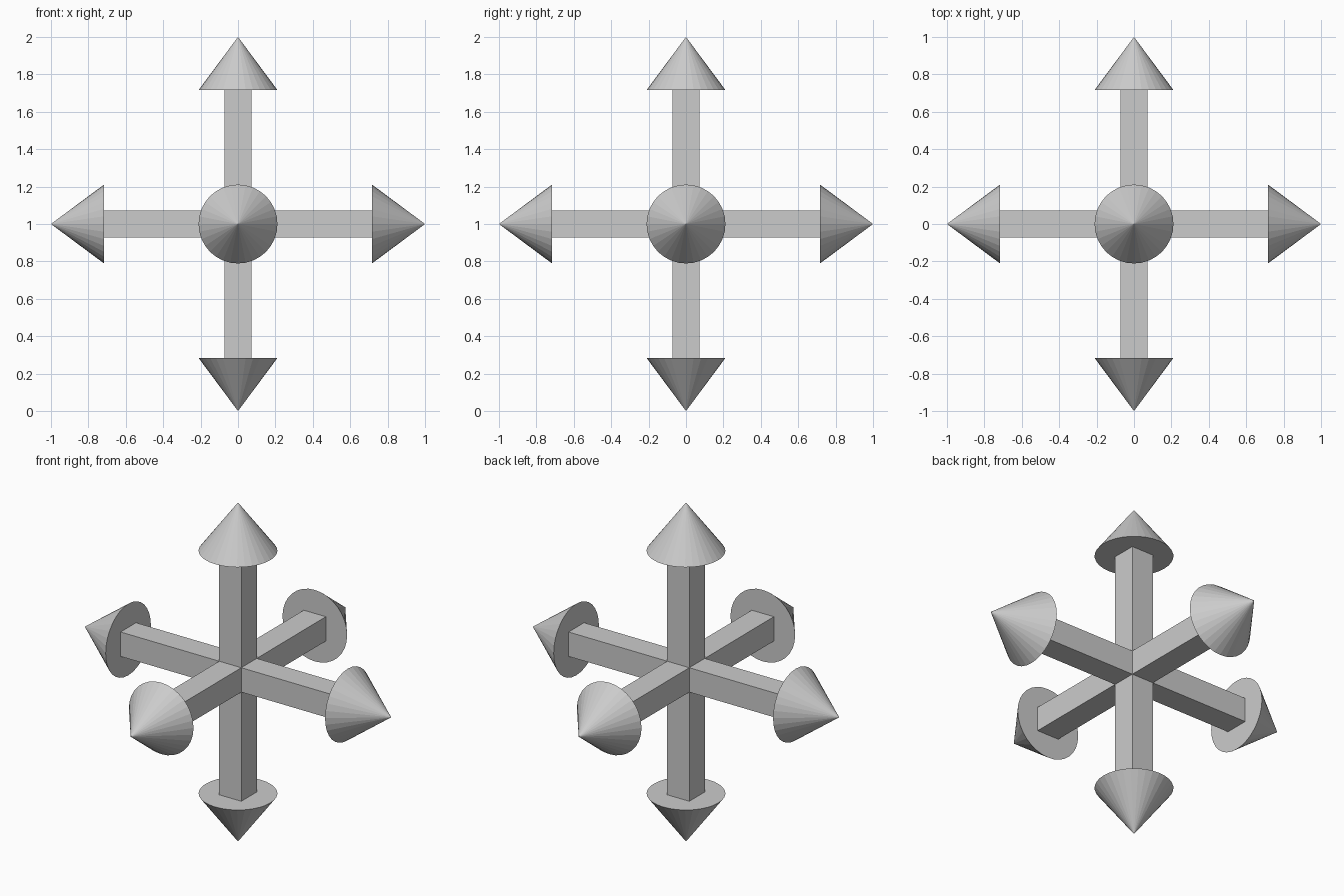
import bpy, bmesh
from mathutils import Vector, Matrix

if "Cube" in bpy.data.objects:
    bpy.data.objects.remove(bpy.data.objects["Cube"])

CENTRE = Vector((0, 0, 1))
HALF = 0.072        # half width of the square bars
HEAD_BASE = 0.716   # distance from the centre to the arrowhead base
HEAD_RADIUS = 0.211
SINK = 0.01         # bar ends sit slightly inside the arrowheads


def add_object(name, bm):
    mesh = bpy.data.meshes.new(name)
    bm.to_mesh(mesh)
    bm.free()
    obj = bpy.data.objects.new(name, mesh)
    obj.location = CENTRE
    bpy.context.collection.objects.link(obj)


# Six-armed cross: a small cube with every face pulled outward
bm = bmesh.new()
bmesh.ops.create_cube(bm, size=2 * HALF)
ends = bmesh.ops.extrude_discrete_faces(bm, faces=bm.faces[:])["faces"]
for face in ends:
    face.normal_update()
    offset = face.normal * (HEAD_BASE + SINK - HALF)
    bmesh.ops.translate(bm, verts=face.verts[:], vec=offset)
bmesh.ops.recalc_face_normals(bm, faces=bm.faces[:])
add_object("six_way_shaft", bm)

# Flat-faceted cone arrowhead on each arm
directions = {
    "right": (1, 0, 0), "left": (-1, 0, 0),
    "back": (0, 1, 0), "front": (0, -1, 0),
    "top": (0, 0, 1), "bottom": (0, 0, -1),
}
for side, axis in directions.items():
    axis = Vector(axis)
    turn = axis.to_track_quat('Z', 'Y').to_matrix().to_4x4()
    place = Matrix.Translation(axis * (1 + HEAD_BASE) / 2) @ turn
    bm = bmesh.new()
    bmesh.ops.create_cone(bm, cap_ends=True, segments=32, radius1=HEAD_RADIUS,
                          radius2=0, depth=1 - HEAD_BASE, matrix=place)
    bmesh.ops.remove_doubles(bm, verts=bm.verts[:], dist=1e-5)
    add_object(side + "_arrowhead", bm)
